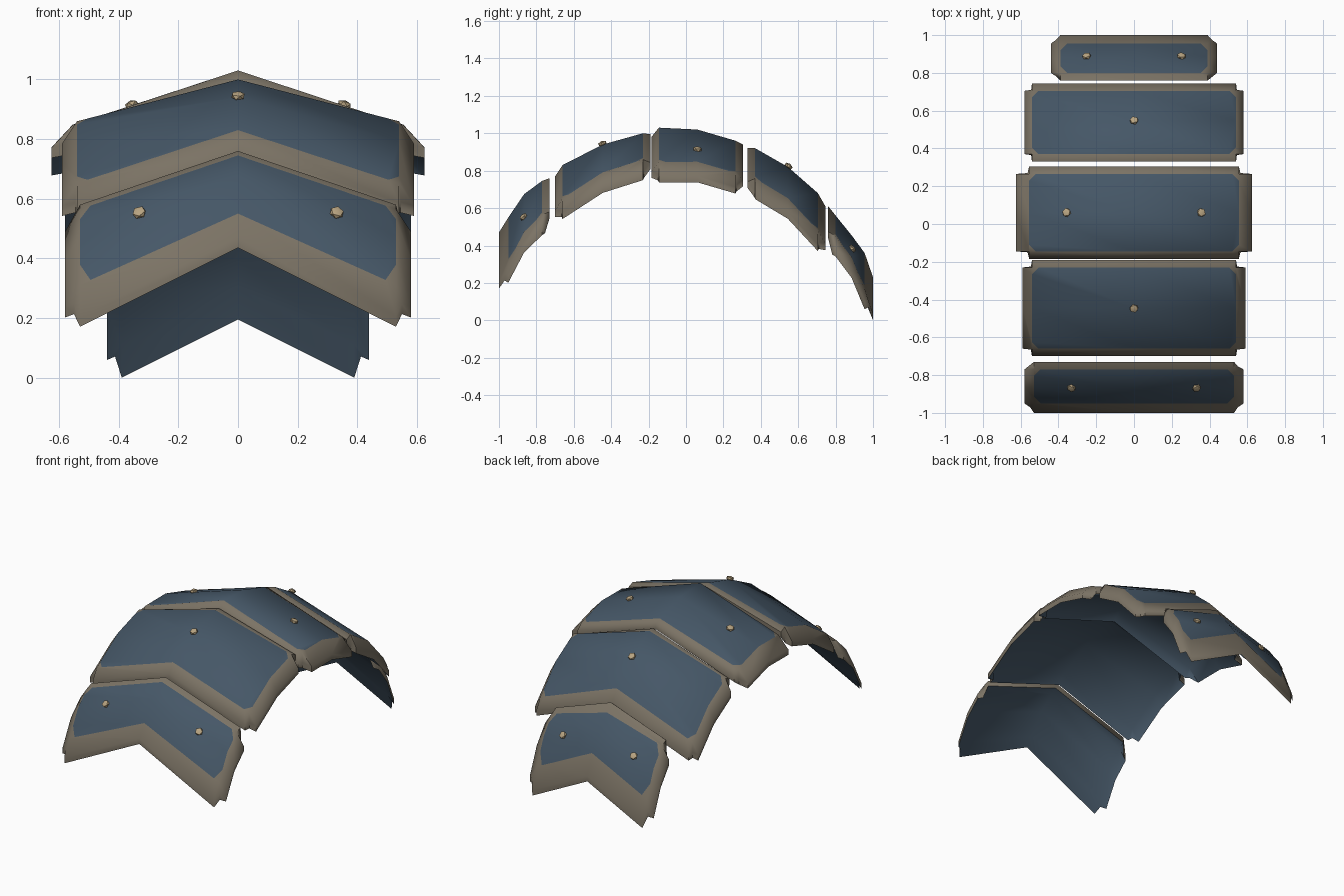
import bpy
import bmesh
from math import hypot
from mathutils import Vector

if "Cube" in bpy.data.objects:
    bpy.data.objects.remove(bpy.data.objects["Cube"], do_unlink=True)


def make_material(name, colour):
    mat = bpy.data.materials.new(name)
    mat.use_nodes = True
    mat.diffuse_color = (*colour, 1)
    bsdf = mat.node_tree.nodes["Principled BSDF"]
    bsdf.inputs["Base Color"].default_value = (*colour, 1)
    bsdf.inputs["Roughness"].default_value = 0.7
    return mat


BLUE = make_material("slate blue", (0.06, 0.095, 0.135))
TRIM = make_material("weathered olive trim", (0.2, 0.172, 0.13))
BRASS = make_material("pale brass", (0.48, 0.37, 0.22))

LIP = 0.035       # height of the turned-down edge
RIM_DROP = 0.075  # fall of the side rims
CHAMFER = 0.035   # cut corner of the painted panel


def finish(bm, name, materials, angle):
    mesh = bpy.data.meshes.new(name)
    bm.to_mesh(mesh)
    bm.free()
    obj = bpy.data.objects.new(name, mesh)
    bpy.context.collection.objects.link(obj)
    for mat in materials:
        mesh.materials.append(mat)
    if angle:
        bpy.ops.object.select_all(action="DESELECT")
        obj.select_set(True)
        bpy.context.view_layer.objects.active = obj
        bpy.ops.object.shade_smooth_by_angle(angle=angle)
    return obj


def plate(name, fold_x, edge_x, notch, rows):
    """Ridged sheet with a turned-down rim; rows hold y, ridge height, side slope."""
    bm = bmesh.new()
    columns = (-edge_x, -fold_x, 0, fold_x, edge_x)
    last = len(rows) - 1
    top, under = [], []
    for r, (y, ridge, slope) in enumerate(rows):
        end_row = r in (0, last)
        near = rows[min(max(r, 1), last - 1)]
        before, after = rows[max(r - 1, 1)], rows[min(r + 1, last - 1)]
        top_row, under_row = [], []
        for c, x in enumerate(columns):
            side = c in (0, 4)
            px, py = x, y
            pz = ridge - slope * min(abs(x), fold_x)
            if side and end_row:
                # corner drawn inwards to form the notch
                px = (fold_x + notch * (edge_x - fold_x)) * (1 if x > 0 else -1)
                py = near[0] + notch * (y - near[0])
                pz = near[1] - near[2] * fold_x - RIM_DROP * 0.85
            elif side:
                pz -= RIM_DROP
            depth = LIP
            if not side and not end_row:
                depth *= hypot(1, (after[1] - before[1]) / (after[0] - before[0]))
            top_row.append(bm.verts.new((px, py, pz)))
            under_row.append(bm.verts.new((px, py, pz - depth)))
        top.append(top_row)
        under.append(under_row)

    # upper panel, sloping rim and underside
    panel = []
    for r in range(last):
        for c in range(4):
            for layer in (top, under):
                face = bm.faces.new((layer[r][c], layer[r][c + 1],
                                     layer[r + 1][c + 1], layer[r + 1][c]))
                inner = 0 < r < last - 1 and c in (1, 2)
                if layer is top:
                    face.material_index = 0 if inner else 1
                    if inner:
                        panel.append(face)

    # outer lip
    def border(grid):
        return (grid[0] + [row[-1] for row in grid[1:]]
                + grid[-1][-2::-1] + [row[0] for row in grid[-2:0:-1]])

    a, b = border(top), border(under)
    for i in range(len(a)):
        j = (i + 1) % len(a)
        bm.faces.new((a[i], a[j], b[j], b[i])).material_index = 1

    # chamfered corners of the blue field
    for sx in (-1, 1):
        for sy, row in ((-1, rows[1]), (1, rows[-2])):
            normal = Vector((sx, sy, 0)).normalized()
            point = Vector((sx * (fold_x - CHAMFER), row[0], 0))
            corner = [f for f in panel if f.is_valid
                      and f.calc_center_median().x * sx > 0
                      and any(abs(v.co.y - row[0]) < 0.001 for v in f.verts)]
            geom = set(corner)
            for f in corner:
                geom.update(f.edges)
                geom.update(f.verts)
            cut = bmesh.ops.bisect_plane(bm, geom=list(geom), plane_co=point,
                                         plane_no=normal, dist=0.0001)
            made = [g for g in cut["geom"] if isinstance(g, bmesh.types.BMFace)]
            for f in made:
                if (f.calc_center_median() - point).dot(normal) > 0:
                    f.material_index = 1
            panel = list({f for f in panel + made if f.is_valid and f.material_index == 0})

    bmesh.ops.recalc_face_normals(bm, faces=bm.faces)
    return finish(bm, name, (BLUE, TRIM), 1.0)


def rivet(name, x, rows):
    """Flattened stud lying on the middle row of a plate."""
    y, ridge, slope = rows[2]
    tilt = (rows[3][1] - rows[1][1]) / (rows[3][0] - rows[1][0])
    sign = (x > 0) - (x < 0)
    normal = Vector((slope * sign, -tilt, 1)).normalized()
    bm = bmesh.new()
    bmesh.ops.create_icosphere(bm, subdivisions=1, radius=0.025)
    for v in bm.verts:
        v.co.z *= 0.6
    obj = finish(bm, name, (BRASS,), 0.6)
    obj.location = Vector((x, y, ridge - slope * abs(x))) + normal * 0.006
    obj.rotation_euler = normal.to_track_quat("Z", "Y").to_euler()


# name, fold x, edge x, corner notch, rivet offset, rows
PLATES = (
    ("front_plate", 0.53, 0.58, 0.4, 0.33,
     ((-1, 0.47, 0.5), (-0.95, 0.55, 0.45), (-0.865, 0.675, 0.38),
      (-0.77, 0.745, 0.34), (-0.73, 0.76, 0.34))),
    ("upper_front_plate", 0.54, 0.59, 0.12, 0,
     ((-0.7, 0.77, 0.34), (-0.66, 0.83, 0.33), (-0.445, 0.94, 0.275),
      (-0.23, 1, 0.26), (-0.19, 0.995, 0.28))),
    ("crown_plate", 0.555, 0.625, 0.12, 0.355,
     ((-0.185, 0.98, 0.33), (-0.145, 1.03, 0.33), (0.06, 1.02, 0.31),
      (0.265, 0.96, 0.31), (0.305, 0.94, 0.34))),
    ("upper_back_plate", 0.54, 0.58, 0.12, 0,
     ((0.33, 0.92, 0.33), (0.37, 0.92, 0.3), (0.545, 0.82, 0.31),
      (0.705, 0.68, 0.37), (0.745, 0.61, 0.37))),
    ("back_plate", 0.39, 0.44, 0.45, 0.25,
     ((0.76, 0.61, 0.35), (0.8, 0.56, 0.28), (0.885, 0.455, 0.3),
      (0.955, 0.36, 0.49), (1, 0.23, 0.5))),
)

for name, fold_x, edge_x, notch, offset, rows in PLATES:
    plate(name, fold_x, edge_x, notch, rows)
    if offset:
        rivet(name + "_left_rivet", offset, rows)
        rivet(name + "_right_rivet", -offset, rows)
    else:
        rivet(name + "_rivet", 0, rows)
